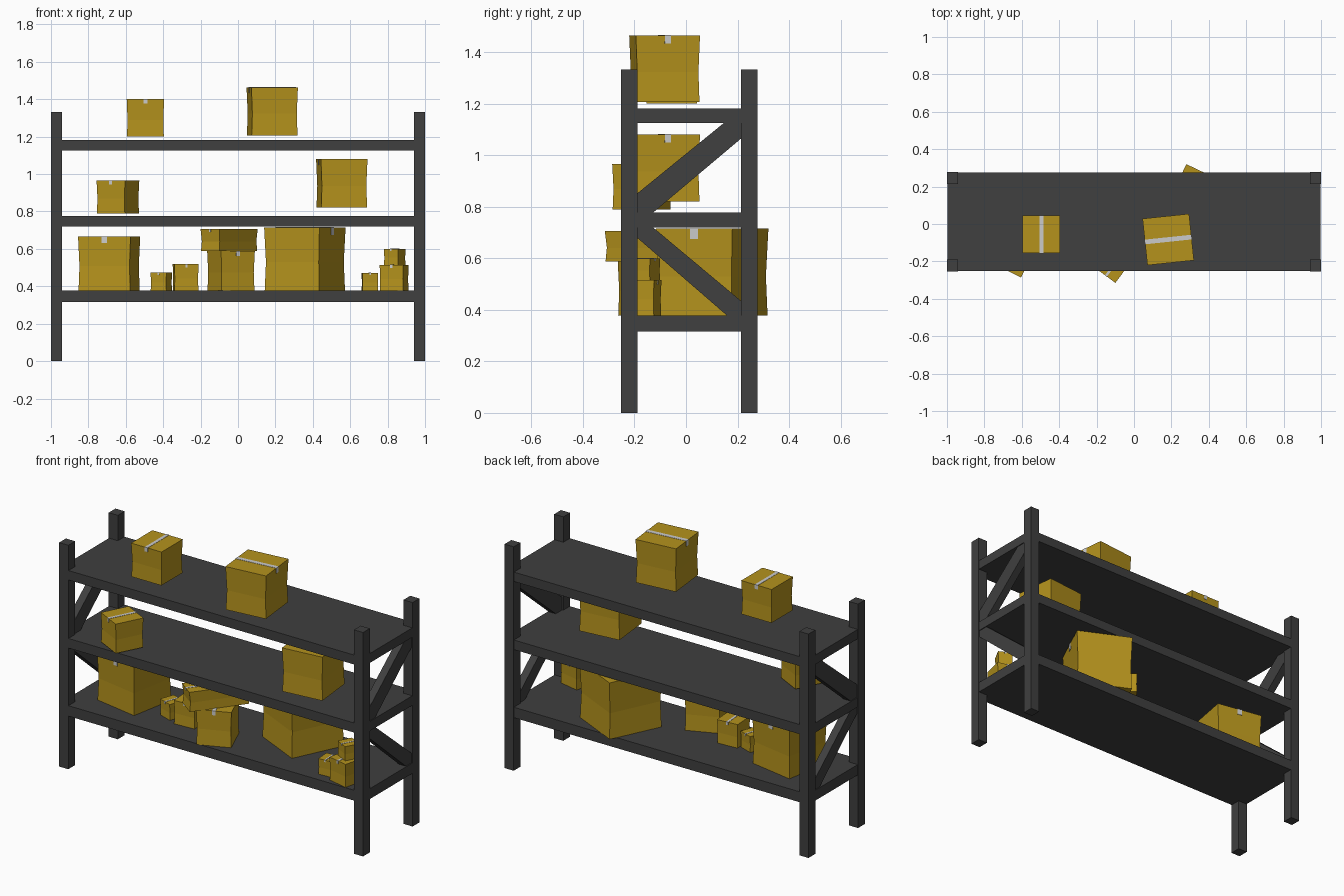
import bpy, bmesh
from math import radians
from mathutils import Matrix

if "Cube" in bpy.data.objects:
    bpy.data.objects.remove(bpy.data.objects["Cube"])


def material(name, rgb):
    m = bpy.data.materials.new(name)
    m.diffuse_color = (*rgb, 1)
    m.use_nodes = True
    m.node_tree.nodes["Principled BSDF"].inputs["Base Color"].default_value = m.diffuse_color
    return m


STEEL = material("dark_steel", (0.05, 0.05, 0.05))
CARD = material("cardboard", (0.46, 0.29, 0.012))
TAPE = material("tape", (0.6, 0.6, 0.6))


def finish(name, bm, *mats):
    bmesh.ops.recalc_face_normals(bm, faces=bm.faces[:])
    me = bpy.data.meshes.new(name)
    bm.to_mesh(me)
    bm.free()
    ob = bpy.data.objects.new(name, me)
    for m in mats:
        me.materials.append(m)
    bpy.context.collection.objects.link(ob)
    return ob


def add_block(bm, lo, hi):
    size = [b - a for a, b in zip(lo, hi)]
    mid = [(a + b) / 2 for a, b in zip(lo, hi)]
    mat = Matrix.Translation(mid) @ Matrix.Diagonal((*size, 1))
    return bmesh.ops.create_cube(bm, size=1, matrix=mat)["verts"]


def block(name, lo, hi, mat):
    bm = bmesh.new()
    add_block(bm, lo, hi)
    return finish(name, bm, mat)


# Rack posts
Y0, Y1 = -0.253, 0.277
for side, x in (("left", -1.0), ("right", 0.94)):
    for end, y in (("front", Y0), ("back", Y1 - 0.064)):
        block(f"{end}_{side}_post", (x, y, 0), (x + 0.06, y + 0.064, 1.332), STEEL)

# Shelf decks
for name, z0, z1 in (("lower", 0.315, 0.377), ("middle", 0.72, 0.777), ("top", 1.125, 1.181)):
    block(f"{name}_shelf", (-0.998, Y0 + 0.002, z0), (0.998, Y1 - 0.002, z1), STEEL)

# Diagonal end braces, cut flush against posts and shelves
PROFILES = {
    "upper_brace": [(-0.19, 0.851), (0.147, 1.125), (0.213, 1.125),
                    (0.213, 1.064), (-0.128, 0.777), (-0.19, 0.777)],
    "lower_brace": [(-0.19, 0.72), (-0.128, 0.72), (0.213, 0.435),
                    (0.213, 0.377), (0.16, 0.377), (-0.19, 0.68)],
}
for name, pts in PROFILES.items():
    for side, s in (("left", -1), ("right", 1)):
        bm = bmesh.new()
        face = bm.faces.new([bm.verts.new((s * 0.947, y, z)) for y, z in pts])
        ext = bmesh.ops.extrude_face_region(bm, geom=[face], use_keep_orig=True)
        for v in ext["geom"]:
            if isinstance(v, bmesh.types.BMVert):
                v.co.x = s * 0.993
        finish(f"{side}_{name}", bm, STEEL)


# Cardboard carton: slightly pinched waist, tape strip folded over both ends
def carton(name, x, y, z, w, d, h, angle):
    bm = bmesh.new()
    rings = []
    for t, k in ((0, 0.985), (0.45, 0.955), (1, 1.0)):
        rings.append([bm.verts.new((a * w * k / 2, b * d * k / 2, t * h))
                      for a, b in ((-1, -1), (1, -1), (1, 1), (-1, 1))])
    for lo, hi in zip(rings, rings[1:]):
        for i in range(4):
            j = (i + 1) % 4
            bm.faces.new((lo[i], lo[j], hi[j], hi[i]))
    bm.faces.new(rings[0])
    bm.faces.new(rings[-1])
    n = len(bm.faces)
    tw, e = min(w, d) * 0.05, 0.0015
    add_block(bm, (-tw, -d / 2 - e, h - e), (tw, d / 2 + e, h + e))
    for s in (-1, 1):
        ys = sorted((s * (d / 2 + e), s * (d / 2 - 0.015 * d)))
        add_block(bm, (-tw, ys[0], h * 0.88), (tw, ys[1], h - e))
    bm.faces.ensure_lookup_table()
    for f in bm.faces[n:]:
        f.material_index = 1
    ob = finish(name, bm, CARD, TAPE)
    ob.location = (x, y, z)
    ob.rotation_euler.z = radians(angle)


CARTONS = [
    ("top_left_carton", -0.495, -0.055, 1.2, 0.2, 0.2, 0.2, 0),
    ("top_right_carton", 0.183, -0.083, 1.207, 0.25, 0.25, 0.257, 96),
    ("middle_left_carton", -0.642, -0.172, 0.79, 0.17, 0.17, 0.175, -27),
    ("middle_right_carton", 0.555, -0.083, 0.82, 0.25, 0.25, 0.26, 96),
    ("lower_left_carton", -0.689, 0.01, 0.378, 0.285, 0.285, 0.287, -10.5),
    ("tiny_carton", -0.41, -0.037, 0.378, 0.09, 0.09, 0.095, -20),
    ("small_carton", -0.28, -0.047, 0.378, 0.13, 0.13, 0.14, 4),
    ("stack_base_carton", -0.0375, -0.1375, 0.378, 0.195, 0.195, 0.21, 22.5),
    ("stack_long_carton", -0.0475, -0.14, 0.588, 0.125, 0.343, 0.117, -36.7),
    ("large_carton", 0.3575, 0.102, 0.378, 0.327, 0.327, 0.337, 64.6),
    ("right_tiny_carton", 0.705, -0.15, 0.378, 0.085, 0.085, 0.093, 3),
    ("right_base_carton", 0.835, -0.173, 0.378, 0.13, 0.13, 0.137, -13),
    ("right_stacked_carton", 0.838, -0.158, 0.515, 0.086, 0.086, 0.085, -28),
]
for c in CARTONS:
    carton(*c)
